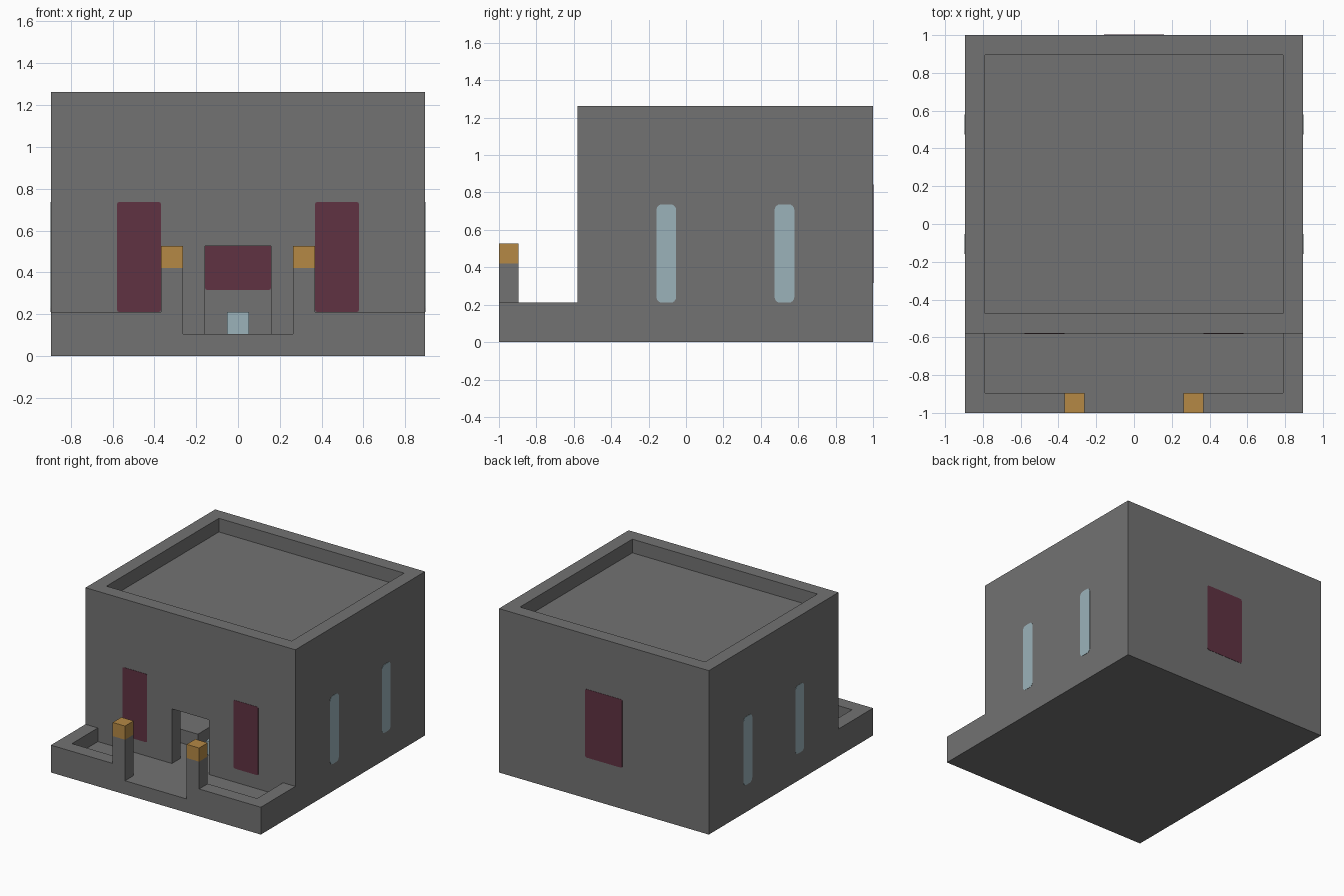
import bpy
import bmesh
from mathutils import Vector

old = bpy.data.objects.get("Cube")
if old:
    bpy.data.objects.remove(old, do_unlink=True)

U = 2 / 19              # building module: the footprint is 17 by 19 modules
W, D, H = 8.5, 9.5, 12  # half width, half depth, height in modules
WALL = -5.5             # outer face of the front wall


def material(name, color):
    mat = bpy.data.materials.new(name)
    mat.use_nodes = True
    mat.diffuse_color = (*color, 1)
    mat.node_tree.nodes["Principled BSDF"].inputs["Base Color"].default_value = (*color, 1)
    return mat


STONE = material("grey stone", (0.17, 0.17, 0.17))
GOLD = material("gold lamp", (0.46, 0.25, 0.06))
MAROON = material("maroon cloth", (0.115, 0.032, 0.055))
GLASS = material("pale blue glass", (0.33, 0.45, 0.49))


def box(name, low, high, mat=None, round_axis=None, radius=0.0):
    """Box between two corners in modules; edges along round_axis may be rounded."""
    low, high = Vector(low) * U, Vector(high) * U
    bm = bmesh.new()
    bmesh.ops.create_cube(bm, size=1)
    for v in bm.verts:
        v.co = (low + high) / 2 + v.co * (high - low)
    if round_axis is not None:
        edges = [e for e in bm.edges
                 if abs((e.verts[0].co - e.verts[1].co)[round_axis]) > 1e-4]
        bmesh.ops.bevel(bm, geom=edges, offset=radius, segments=4,
                        profile=0.5, affect='EDGES')
    mesh = bpy.data.meshes.new(name)
    bm.to_mesh(mesh)
    bm.free()
    obj = bpy.data.objects.new(name, mesh)
    bpy.context.collection.objects.link(obj)
    if mat:
        mesh.materials.append(mat)
    return obj


# Stone body: L-shaped side profile extruded across the width
profile = [(-D, 0), (D, 0), (D, H), (WALL, H), (WALL, 2), (-D, 2)]
bm = bmesh.new()
side = bm.faces.new([bm.verts.new((-W * U, y * U, z * U)) for y, z in profile])
extruded = bmesh.ops.extrude_face_region(bm, geom=[side])["geom"]
bmesh.ops.translate(bm, vec=(2 * W * U, 0, 0),
                    verts=[g for g in extruded if isinstance(g, bmesh.types.BMVert)])
bmesh.ops.recalc_face_normals(bm, faces=bm.faces[:])
mesh = bpy.data.meshes.new("stone_body")
bm.to_mesh(mesh)
bm.free()
mesh.materials.append(STONE)
body = bpy.data.objects.new("stone_body", mesh)
bpy.context.collection.objects.link(body)

# Carve the yard, gate, room, doorway and sunken roof
cuts = {
    "yard": ((1 - W, 1 - D, 1), (W - 1, WALL, 3)),
    "gate": ((-2.5, -D - 1, 1), (2.5, 1.5 - D, 3)),
    "room": ((1 - W, WALL + 1, 1), (W - 1, D - 1, H - 2)),
    "doorway": ((-1.5, WALL - 0.5, 1), (1.5, WALL + 1.5, 5)),
    "roof": ((1 - W, WALL + 1, H - 1), (W - 1, D - 1, H + 1)),
}
bpy.context.view_layer.objects.active = body
for name, (low, high) in cuts.items():
    cutter = box(name + "_cutter", low, high)
    cutter.hide_render = True
    mod = body.modifiers.new(name, 'BOOLEAN')
    mod.operation = 'DIFFERENCE'
    mod.solver = 'EXACT'
    mod.object = cutter
    bpy.ops.object.modifier_apply(modifier=name)
    bpy.data.objects.remove(cutter, do_unlink=True)

E = 0.02  # panels stand slightly proud of both wall faces
for s, label in ((-1, "right"), (1, "left")):
    def span(a, b):
        return sorted((s * a, s * b))

    # Gate posts with lamps
    x0, x1 = span(2.5, 3.5)
    box(label + "_gate_post", (x0, -D, 2), (x1, 1 - D, 4), STONE)
    box(label + "_lamp", (x0, -D, 4), (x1, 1 - D, 5), GOLD)

    # Front hangings
    x0, x1 = span(3.5, 5.5)
    box(label + "_front_hanging", (x0, WALL - E, 2), (x1, WALL + 1 + E, 7),
        MAROON, 1, 0.012)

    # Side windows
    x0, x1 = span(W - 1 - E, W + E)
    for y, place in ((-1.5, "front"), (4.5, "back")):
        box(f"{label}_{place}_window", (x0, y, 2), (x1, y + 1, 7), GLASS, 0, 0.03)

    # Benches beside the aisle
    x0, x1 = span(1.5, 5.5)
    box(label + "_bench", (x0, -2.5, 1), (x1, 0.5, 2), STONE)

# Back hanging and the small block in the aisle
box("back_hanging", (-1.5, D - 1 - E, 3), (1.5, D + E, 8), MAROON, 1, 0.012)
box("aisle_block", (-0.5, -3, 1), (0.5, -2, 2), GLASS)
